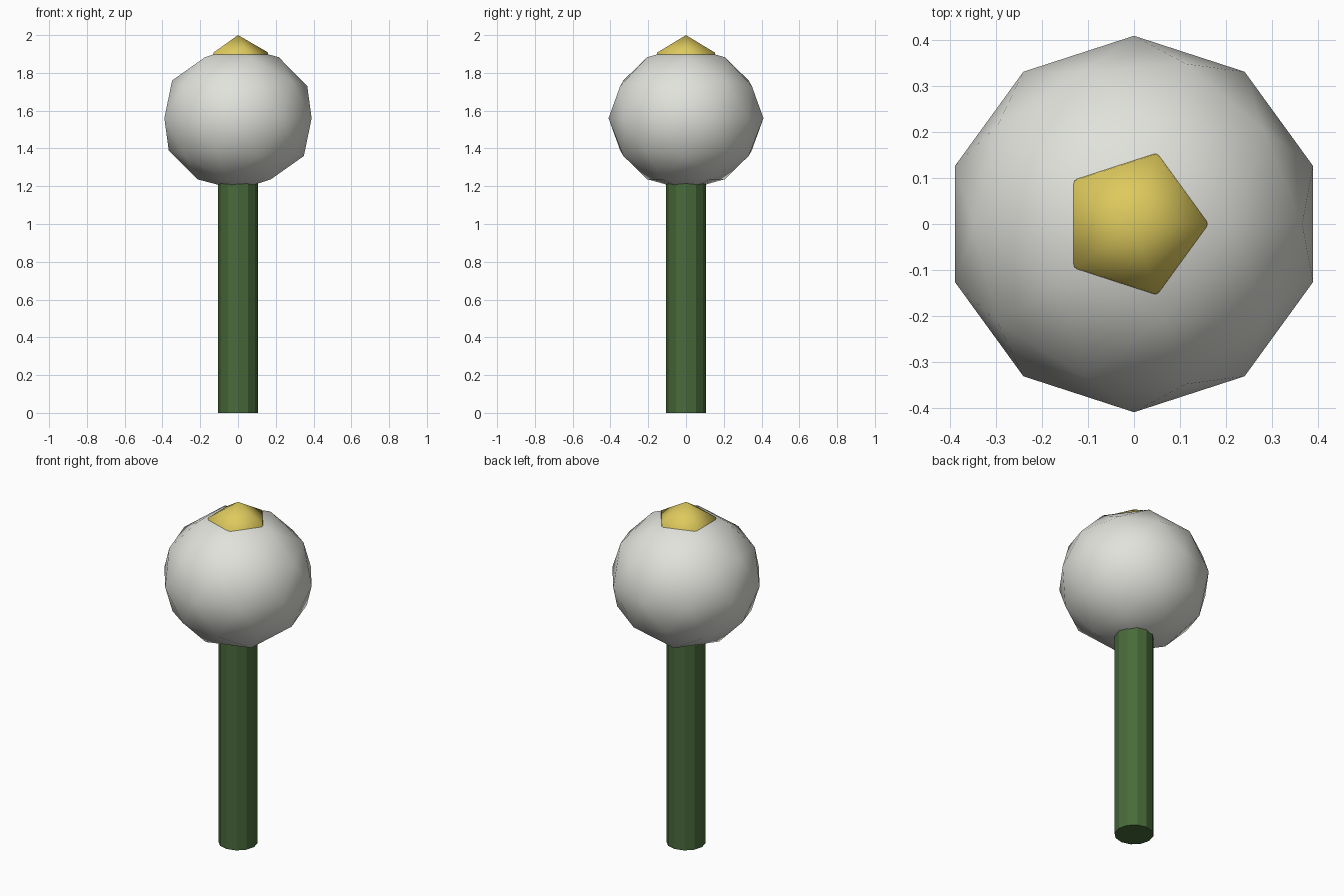
import bpy

if "Cube" in bpy.data.objects:
    bpy.data.objects.remove(bpy.data.objects["Cube"])


def material(name, rgb):
    m = bpy.data.materials.new(name)
    m.diffuse_color = (*rgb, 1.0)
    m.use_nodes = True
    m.node_tree.nodes["Principled BSDF"].inputs["Base Color"].default_value = m.diffuse_color
    return m


def finish(name, mat, smooth):
    ob = bpy.context.object
    ob.name = name
    ob.data.materials.append(mat)
    bpy.ops.object.transform_apply(location=False, rotation=False, scale=True)
    if smooth:
        bpy.ops.object.shade_smooth()
    return ob


def ball(name, mat, subdivisions, z, radius, half_height):
    bpy.ops.mesh.primitive_ico_sphere_add(
        subdivisions=subdivisions, radius=1, location=(0, 0, z))
    bpy.context.object.scale = (radius, radius, half_height)
    return finish(name, mat, True)


white = material("off white", (0.75, 0.76, 0.71))
yellow = material("yellow", (0.73, 0.59, 0.11))
green = material("dark green", (0.065, 0.145, 0.042))

# twelve-sided stem, its top set slightly into the head
STEM_TOP = 1.22
bpy.ops.mesh.primitive_cylinder_add(
    vertices=12, radius=0.105, depth=STEM_TOP, location=(0, 0, STEM_TOP / 2))
finish("stem", green, False)

# slightly flattened round head
ball("flower_head", white, 2, 1.56, 0.41, 0.38)

# small bud sunk into the top of the head
ball("yellow_bud", yellow, 1, 1.833, 0.179, 0.167)
